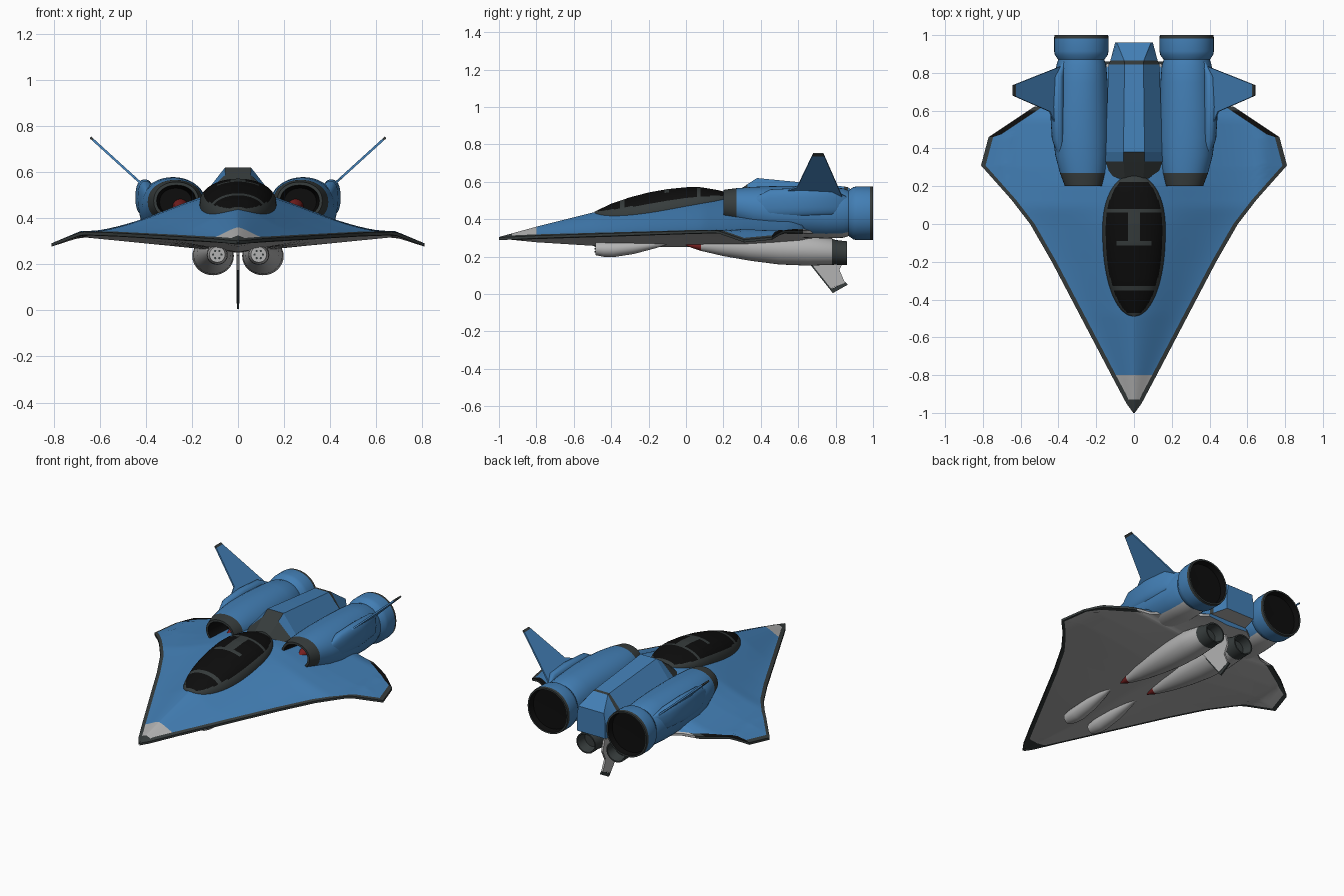
import bpy, bmesh, math
from mathutils import Vector

if "Cube" in bpy.data.objects:
    bpy.data.objects.remove(bpy.data.objects["Cube"])

COLOURS = {
    "blue_paint": (0.055, 0.21, 0.46), "light_grey": (0.45, 0.45, 0.45),
    "dark_grey": (0.037, 0.045, 0.045), "black_glass": (0.004, 0.004, 0.004),
    "dark_red": (0.2, 0.015, 0.015)}
BLUE, GREY, DARK, BLACK, RED = range(5)
MATS = []
for name, c in COLOURS.items():
    m = bpy.data.materials.new(name)
    m.diffuse_color = (*c, 1)
    m.use_nodes = True
    m.node_tree.nodes["Principled BSDF"].inputs["Base Color"].default_value = m.diffuse_color
    MATS.append(m)


def finish(name, bm, mirror=False, angle=35):
    bmesh.ops.remove_doubles(bm, verts=bm.verts, dist=0.0002)
    bmesh.ops.recalc_face_normals(bm, faces=bm.faces)
    me = bpy.data.meshes.new(name)
    bm.to_mesh(me)
    bm.free()
    for m in MATS:
        me.materials.append(m)
    ob = bpy.data.objects.new(name, me)
    bpy.context.collection.objects.link(ob)
    bpy.ops.object.select_all(action='DESELECT')
    ob.select_set(True)
    bpy.context.view_layer.objects.active = ob
    bpy.ops.object.shade_smooth_by_angle(angle=math.radians(angle))
    if mirror:
        mod = ob.modifiers.new("mirror", 'MIRROR')
        mod.use_mirror_merge = False
    return ob


def lerp(table, v):
    """Linear lookup in a list of (key, value)."""
    if v <= table[0][0]:
        return table[0][1]
    for (a, fa), (b, fb) in zip(table, table[1:]):
        if v <= b:
            return fa + (fb - fa) * (v - a) / (b - a)
    return table[-1][1]


def skin(rings, rule, closed=True, caps=True):
    """Join rings of points; rule(ring, column, centre) gives the colour."""
    bm = bmesh.new()
    vs = [[bm.verts.new(p) for p in r] for r in rings]
    n = len(rings[0])
    for i in range(len(vs) - 1):
        for j in range(n if closed else n - 1):
            k = (j + 1) % n
            f = bm.faces.new((vs[i][j], vs[i][k], vs[i + 1][k], vs[i + 1][j]))
            f.material_index = rule(i, j, f.calc_center_median())
    if caps:
        for i, r in ((0, vs[0]), (len(vs) - 2, vs[-1])):
            f = bm.faces.new(r)
            f.material_index = rule(i, 0, f.calc_center_median())
    return bm


def tube(name, secs, mats, rule=None, power=1.0, n=40):
    """Mirrored loft of (y, cx, cz, rx, rz) ovals with one colour per segment."""
    def sp(v):
        return math.copysign(abs(v) ** power, v)
    rings = [[(cx + rx * sp(math.cos(2 * math.pi * j / n)), y,
               cz + rz * sp(math.sin(2 * math.pi * j / n))) for j in range(n)]
             for y, cx, cz, rx, rz in secs]
    return finish(name, skin(rings, lambda i, j, c: rule(mats[i], c) if rule else mats[i]), True)


def plate(name, pts, offset, mat, mirror=False):
    """Flat polygon given thickness both ways along offset."""
    o = Vector(offset)
    rings = [[Vector(p) - o for p in pts], [Vector(p) + o for p in pts]]
    return finish(name, skin(rings, lambda i, j, c: mat), mirror, 20)


# --- Hull: delta wing lofted along y ---
WIDTH = [(-1, .004), (-.95, .04), (-.8, .12), (-.2, .435), (0, .55), (.13, .65),
         (.31, .81), (.46, .77), (.62, .53), (.64, .42), (.85, .14)]
TOP = [(-1, .305), (-.8, .36), (-.48, .44), (0, .515), (.2, .53), (.62, .5), (.85, .4)]
EDGE = [(-1, .302), (-.8, .312), (0, .337), (.3, .345), (.85, .335)]
BOTTOM = [(-1, .297), (-.8, .277), (-.4, .252), (.3, .25), (.62, .27), (.85, .31)]


def droop(x):
    return max(0, x - .68) * .42


def hull_top(x, y):
    s = min(1, x / min(lerp(WIDTH, y), .62))
    f = .25 * (1 + math.cos(math.pi * s)) + .5 * (1 - s)
    e = lerp(EDGE, y)
    return e + (lerp(TOP, y) - e) * f - droop(x)


def hull_bottom(x, y):
    e = lerp(EDGE, y) - .014
    return e - (e - lerp(BOTTOM, y)) * (1 - x / lerp(WIDTH, y)) - droop(x)


ys = sorted({round(-1 + .025 * i, 3) for i in range(75)} | {-.93, .31, .46, .62, .64})
N = 22
rings = []
for y in ys:
    w = lerp(WIDTH, y)
    rim = min(.045 if .46 < y < .63 else .024, .4 * w)
    xs = [(w - rim) * i / N for i in range(N + 1)] + [w]
    top = [(x, y, hull_top(x, y)) for x in xs]
    low = [(x, y, hull_bottom(x, y)) for x in reversed(xs)]
    right = top + low
    left = [(-p[0], p[1], p[2]) for p in reversed(right)]
    rings.append(right + left[1:-1])


def hull_colour(i, j, c):
    total = 4 * (N + 2) - 2
    k = min(j, total - 1 - j)            # column counted from the top centre
    if c.y > .63:
        return BLUE if k < N else GREY
    if N <= k <= N + 2:
        return BLACK if .46 < c.y < .61 and k == N else DARK
    if c.y < -.93 or (k > N and c.y < -.87):
        return DARK
    if k > N:
        return GREY
    return GREY if c.y < -.8 else BLUE


finish("delta_hull", skin(rings, hull_colour))

# --- Canopy: egg-shaped dome with frame bars ---
CAN_TOP = [(-.49, .44), (-.4, .483), (-.3, .517), (-.2, .543), (-.1, .561), (0, .571),
           (.08, .571), (.17, .556), (.25, .535)]


def can_width(y):
    u = (y + .03) / (.46 if y < -.03 else .295)
    return .165 * max(0, 1 - abs(u) ** 2.2) ** .5 + .002


rings = []
for i in range(121):
    y = -.49 + .75 * i / 120
    w = can_width(y)
    base = hull_top(w, y) - .008
    rings.append([(w * math.cos(a), y, base + (lerp(CAN_TOP, y) - base) * math.sin(a) ** .9)
                  for a in (math.pi * j / 48 for j in range(49))])


def canopy_colour(i, j, c):
    x, y = abs(c.x), c.y
    frame = (x > can_width(y) - .017 or y < -.47 or y > .225
             or abs(y + .34) < .011 or abs(y - .07) < .011
             or (x < .028 and -.11 < y < .07) or (abs(y + .1) < .012 and x < .09))
    return DARK if frame else BLACK


finish("canopy", skin(rings, canopy_colour, closed=False, caps=False), angle=60)

# --- Spine between the engines: (y, top half width, top z, base half width, shoulder z) ---
SPINE = [(.24, .05, .525, .12, .49), (.33, .055, .588, .15, .5), (.38, .056, .62, .15, .5),
         (.845, .05, .575, .135, .48), (.865, .052, .572, .125, .47), (.96, .09, .5, .1, .44)]
rings = [[(-b, y, .34), (-b, y, s), (-t, y, z), (t, y, z), (b, y, s), (b, y, .34)]
         for y, t, z, b, s in SPINE]
finish("spine", skin(rings, lambda i, j, c: GREY if j == 5 else
                     DARK if i == 0 or (i == 1 and j == 2) or i == 3 else BLUE), angle=15)

# --- Main engines with hollow intakes and nozzles ---
ENGINE = [(.36, .27, .47, .01, .01), (.36, .27, .47, .07, .06), (.2, .268, .475, .085, .068),
          (.2, .268, .475, .098, .082), (.27, .272, .47, .12, .096), (.36, .278, .455, .138, .118),
          (.46, .282, .445, .148, .132), (.6, .282, .44, .147, .138), (.75, .28, .435, .14, .138),
          (.84, .279, .433, .132, .132), (.87, .279, .432, .122, .122), (.895, .279, .432, .14, .14),
          (.915, .279, .432, .144, .144), (.983, .279, .432, .144, .144), (1, .279, .432, .142, .142),
          (1, .279, .432, .132, .132), (.965, .279, .432, .125, .125), (.96, .279, .432, .01, .01)]
tube("main_engine", ENGINE, [BLACK, BLACK, DARK, DARK] + [BLUE] * 9 + [DARK, DARK, BLACK, BLACK],
     lambda m, c: GREY if m == BLUE and c.z < .325 and c.y < .88 else m, power=.95)
tube("intake_spike", [(.21, .25, .435, .003, .003), (.3, .25, .442, .03, .03),
                      (.37, .25, .45, .035, .035)], [RED, RED], n=16)

# --- Tail fins with root fairings on the outer engine sides ---
tube("fin_fairing", [(.34, .385, .47, .01, .03), (.45, .4, .485, .035, .075),
                     (.62, .405, .49, .04, .078), (.78, .4, .49, .033, .07),
                     (.86, .37, .48, .01, .04)], [BLUE] * 4, power=.8, n=24)


def fin_point(t, y):
    return (.42 + .22 * t, y, .55 + .2 * t)


plate("tail_fin", [fin_point(*p) for p in ((-.2, .42), (.12, .595), (.95, .675), (.95, .739), (-.2, .84))],
      (.0034, 0, -.0037), BLUE, True)
plate("tail_fin_tip", [fin_point(*p) for p in ((.95, .675), (1, .68), (1, .735), (.95, .739))],
      (.0034, 0, -.0037), DARK, True)

# --- Belly boosters with red nose cones ---
BOOST = [(0, .1, .262, .003, .003), (.04, .1, .261, .017, .017), (.08, .1, .259, .028, .028),
         (.2, .102, .255, .052, .052), (.35, .105, .247, .073, .07), (.5, .107, .24, .086, .082),
         (.65, .108, .235, .09, .083), (.78, .106, .226, .078, .07), (.8, .106, .223, .07, .066),
         (.86, .106, .218, .068, .064), (.86, .106, .218, .06, .056),
         (.8, .106, .222, .05, .046), (.8, .106, .222, .005, .005)]
tube("belly_booster", BOOST, [RED, RED] + [GREY] * 5 + [DARK] * 5, n=32)

# --- Forward belly pods with round grilles ---
tube("belly_pod", [(-.485, .09, .242, .02, .02), (-.485, .09, .242, .034, .034),
                   (-.44, .09, .24, .043, .041), (-.39, .09, .24, .046, .043),
                   (-.28, .092, .25, .042, .036), (-.17, .095, .265, .026, .022),
                   (-.09, .097, .272, .005, .005)], [GREY] * 6, n=24)
for k in range(6):
    a = k * math.pi / 3
    cx, cz = .09 + .018 * math.cos(a), .242 + .018 * math.sin(a)
    tube(f"grille_hole_{k + 1}", [(-.488, cx, cz, .005, .005), (-.484, cx, cz, .005, .005)], [DARK], n=8)

# --- Ventral fin with dark edge ---
plate("ventral_fin", [(0, y, z) for y, z in ((.6, .24), (.66, .175), (.775, .03), (.85, .06),
                                             (.82, .13), (.85, .19), (.83, .26))], (.006, 0, 0), GREY)
plate("ventral_fin_edge", [(0, y, z) for y, z in ((.65, .175), (.785, .005), (.865, .05),
                                                  (.85, .065), (.785, .03), (.67, .175))], (.0045, 0, 0), DARK)
